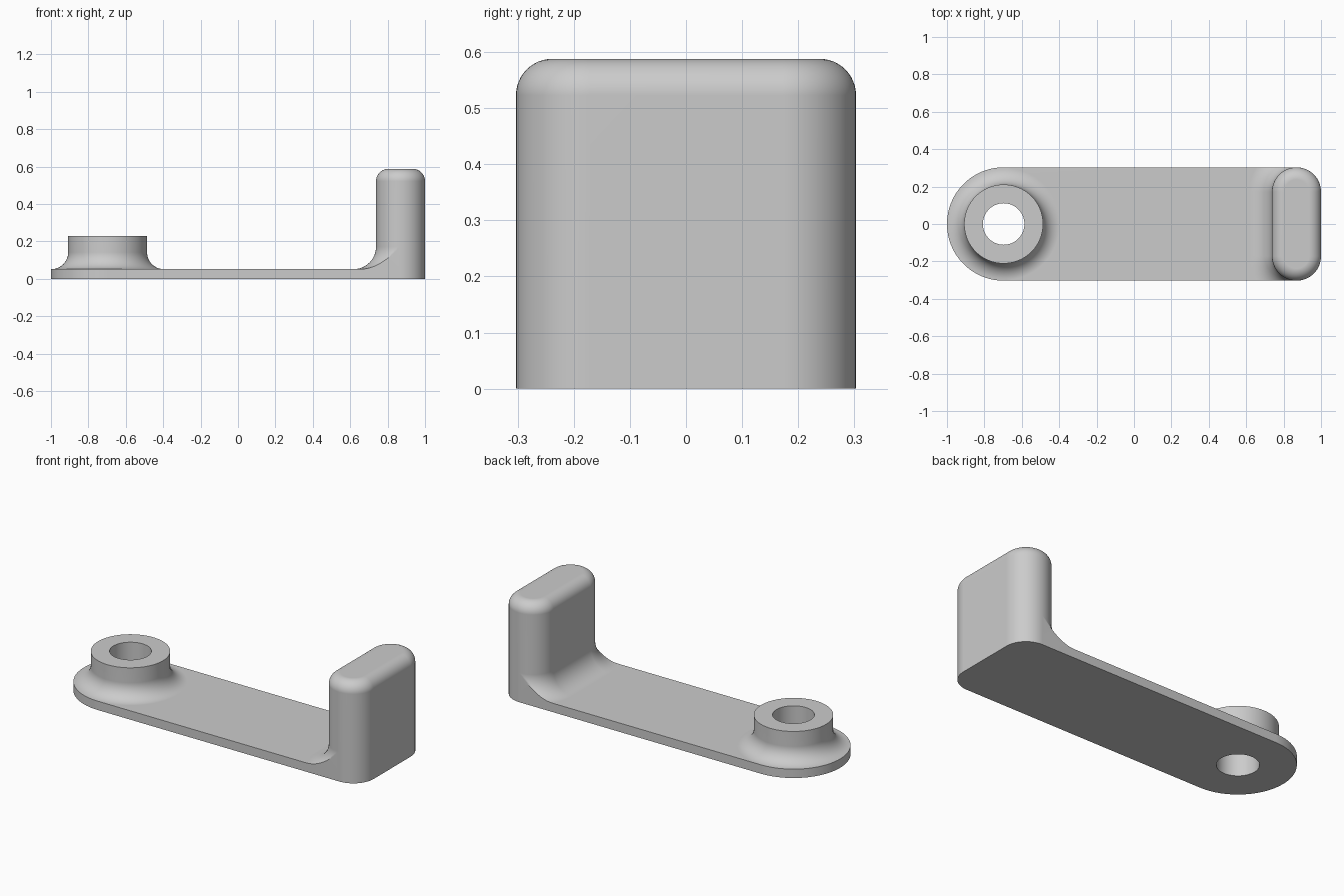
import bpy, bmesh
from math import pi, sin, cos, asin, sqrt

if "Cube" in bpy.data.objects:
    bpy.data.objects.remove(bpy.data.objects["Cube"])

W, T = 0.303, 0.052                 # plate half width, thickness
BX, BOSS_R, HOLE_R, BOSS_H, BOSS_F = -0.697, 0.211, 0.111, 0.23, 0.09
PX, PR, PH, P_TOP, P_F = 0.869, 0.131, 0.588, 0.065, 0.12
C = W - PR                          # y offset of the post's round corners
N, M, SEG = 14, 12, 96              # corner, fillet and boss segments

bm = bmesh.new()


def arc(cx, cy, r, a0, a1, n):
    return [(cx + r * cos(a0 + (a1 - a0) * i / n), cy + r * sin(a0 + (a1 - a0) * i / n))
            for i in range(n + 1)]


def at(points, z):
    return [(x, y, z) for x, y in points]


def skin(rows, closed):
    """Quads between successive rows of points."""
    vs = [[bm.verts.new(p) for p in row] for row in rows]
    for a, b in zip(vs, vs[1:]):
        n = len(a)
        for i in range(n if closed else n - 1):
            j = (i + 1) % n
            bm.faces.new((a[i], a[j], b[j], b[i]))


def fill(*loops):
    """Flat face from an outline and optional holes."""
    edges = []
    for loop in loops:
        vs = [bm.verts.new(p) for p in loop]
        edges += [bm.edges.new((vs[i - 1], vs[i])) for i in range(len(vs))]
    bmesh.ops.triangle_fill(bm, edges=edges, use_beauty=True)


def right_half(r):
    return arc(PX, -C, r, -pi / 2, 0, N) + arc(PX, C, r, 0, pi / 2, N)


def left_half(r):
    """Left side of the post outline, cut off at the plate's long edges."""
    t = asin(min(1, PR / r)) if r >= PR else pi / 2
    return arc(PX, C, r, pi - t, pi, N) + arc(PX, -C, r, pi, pi + t, N)


def stadium(r):
    return right_half(r) + left_half(r)[1:-1]


def circle(r):
    return arc(BX, 0, r, 0, 2 * pi, SEG)[:-1]


# Plate: underside, rim and top
xe = PX - sqrt((PR + P_F) ** 2 - PR ** 2)
round_end = arc(BX, 0, W, pi / 2, 3 * pi / 2, SEG // 2)
outline = right_half(PR) + [(xe, W)] + round_end + [(xe, -W)]
fill(at(outline, 0), at(circle(HOLE_R), 0))
skin([at(outline, 0), at(outline, T)], True)
fill(at(round_end + left_half(PR + P_F)[::-1], T), at(circle(BOSS_R + BOSS_F), T))

# Boss: bore, rim, wall and flared foot
profile = [(HOLE_R, 0), (HOLE_R, BOSS_H), (BOSS_R, BOSS_H)]
for k in range(M + 1):
    a = pi / 2 * k / M
    profile.append((BOSS_R + BOSS_F * (1 - cos(a)), T + BOSS_F * (1 - sin(a))))
skin([at(circle(r), z) for r, z in profile], True)

# Post: outer wall foot, full wall, rounded top
skin([at(right_half(PR), T), at(right_half(PR), T + P_F)], False)
rows = [at(stadium(PR), T + P_F)]
for k in range(M + 1):
    a = pi / 2 * k / M
    rows.append(at(stadium(PR - P_TOP * (1 - cos(a))), PH - P_TOP * (1 - sin(a))))
skin(rows, True)
bm.faces.new([bm.verts.new(p) for p in rows[-1]])

# Post foot: concave fillet trimmed flush with the plate's sides
rows = []
for k in range(M + 1):
    a = pi / 2 * k / M
    rows.append(at(left_half(PR + P_F * (1 - cos(a))), T + P_F * (1 - sin(a))))
skin(rows, False)
for end, y in ((0, W), (-1, -W)):
    bm.faces.new([bm.verts.new(p) for p in [(PX, y, T)] + [row[end] for row in rows]])

# Weld the parts into one solid bracket
bmesh.ops.remove_doubles(bm, verts=bm.verts[:], dist=1e-4)
bmesh.ops.recalc_face_normals(bm, faces=bm.faces[:])
mesh = bpy.data.meshes.new("bracket")
bm.to_mesh(mesh)
bm.free()
bracket = bpy.data.objects.new("bracket", mesh)
bpy.context.collection.objects.link(bracket)

grey = bpy.data.materials.new("plain grey")
grey.diffuse_color = (0.6, 0.6, 0.6, 1)
grey.use_nodes = True
grey.node_tree.nodes["Principled BSDF"].inputs["Base Color"].default_value = grey.diffuse_color
mesh.materials.append(grey)

bpy.context.view_layer.objects.active = bracket
bracket.select_set(True)
bpy.ops.object.shade_smooth_by_angle(angle=pi / 6)
weighted = bracket.modifiers.new("even shading", 'WEIGHTED_NORMAL')
weighted.keep_sharp = True
